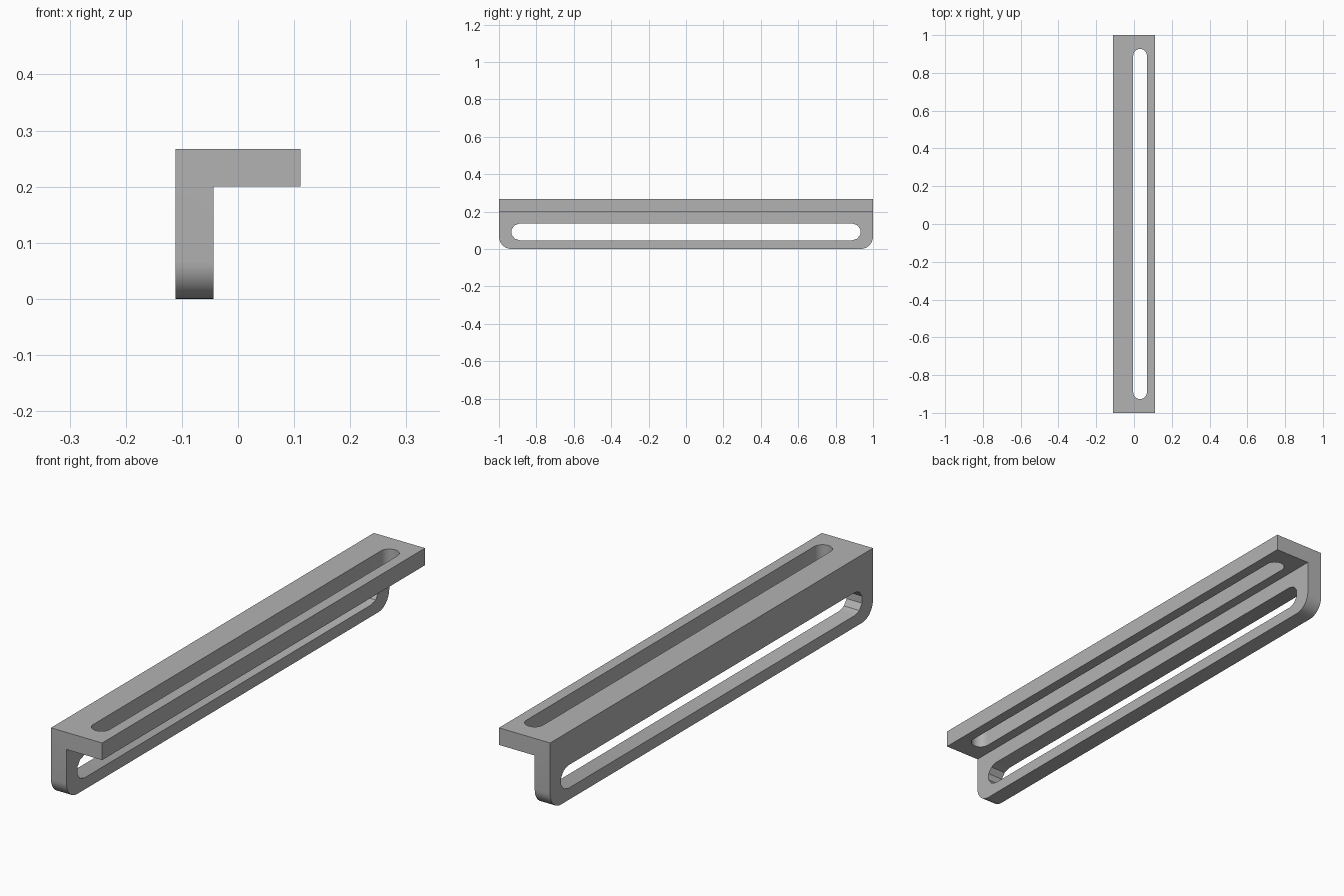
import bpy, bmesh
from math import pi, sin, cos, radians

cube = bpy.data.objects.get("Cube")
if cube:
    bpy.data.objects.remove(cube, do_unlink=True)

WIDTH, HEIGHT, THICK = 0.222, 0.267, 0.067
X0, X1 = -WIDTH / 2, WIDTH / 2

grey = bpy.data.materials.new("plain grey")
grey.use_nodes = True
colour = (0.45, 0.45, 0.45, 1)
grey.diffuse_color = colour
grey.node_tree.nodes["Principled BSDF"].inputs["Base Color"].default_value = colour


def prism(name, points, offset):
    """Extrude a closed outline along an offset vector."""
    bm = bmesh.new()
    face = bm.faces.new([bm.verts.new(p) for p in points])
    ext = bmesh.ops.extrude_face_region(bm, geom=[face])
    verts = [g for g in ext["geom"] if isinstance(g, bmesh.types.BMVert)]
    bmesh.ops.translate(bm, verts=verts, vec=offset)
    bmesh.ops.recalc_face_normals(bm, faces=bm.faces)
    mesh = bpy.data.meshes.new(name)
    bm.to_mesh(mesh)
    bm.free()
    mesh.materials.append(grey)
    obj = bpy.data.objects.new(name, mesh)
    bpy.context.collection.objects.link(obj)
    return obj


def slot_outline(half_length, radius, steps):
    """Round-ended slot outline as (along, across) pairs."""
    pts = []
    for side in (1, -1):
        for i in range(steps + 1):
            a = -pi / 2 + pi * i / steps
            pts.append((side * (half_length - radius + radius * cos(a)),
                        side * radius * sin(a)))
    return pts


# L-shaped bar: upright leg and top flange
section = [(X0, 0), (X0 + THICK, 0), (X0 + THICK, HEIGHT - THICK),
           (X1, HEIGHT - THICK), (X1, HEIGHT), (X0, HEIGHT)]
bracket = prism("slotted_bracket", [(x, -1, z) for x, z in section], (0, 2, 0))

# Rounded lower corners of the leg
bm = bmesh.new()
bm.from_mesh(bracket.data)
corners = [e for e in bm.edges
           if all(v.co.z < 0.01 for v in e.verts)
           and abs(e.verts[0].co.y - e.verts[1].co.y) < 0.01]
bmesh.ops.bevel(bm, geom=corners, offset=THICK, segments=10,
                profile=0.5, affect='EDGES')
bm.to_mesh(bracket.data)
bm.free()

# Slot cutters for leg and flange
leg_cut = prism("leg_slot_cutter",
                [(X0 - 0.05, u, 0.091 + v) for u, v in slot_outline(0.934, 0.045, 5)],
                (THICK + 0.1, 0, 0))
flange_cut = prism("flange_slot_cutter",
                   [(0.032, 0, 0)[0:1] and (0.032 + v, u, HEIGHT - THICK - 0.05)
                    for u, v in slot_outline(0.927, 0.036, 16)],
                   (0, 0, THICK + 0.1))

bpy.ops.object.select_all(action='DESELECT')
bpy.context.view_layer.objects.active = bracket
bracket.select_set(True)
for cutter in (leg_cut, flange_cut):
    mod = bracket.modifiers.new("slot", 'BOOLEAN')
    mod.operation, mod.solver, mod.object = 'DIFFERENCE', 'EXACT', cutter
    bpy.ops.object.modifier_apply(modifier=mod.name)
    bpy.data.objects.remove(cutter, do_unlink=True)

bpy.ops.object.shade_smooth_by_angle(angle=radians(30))
